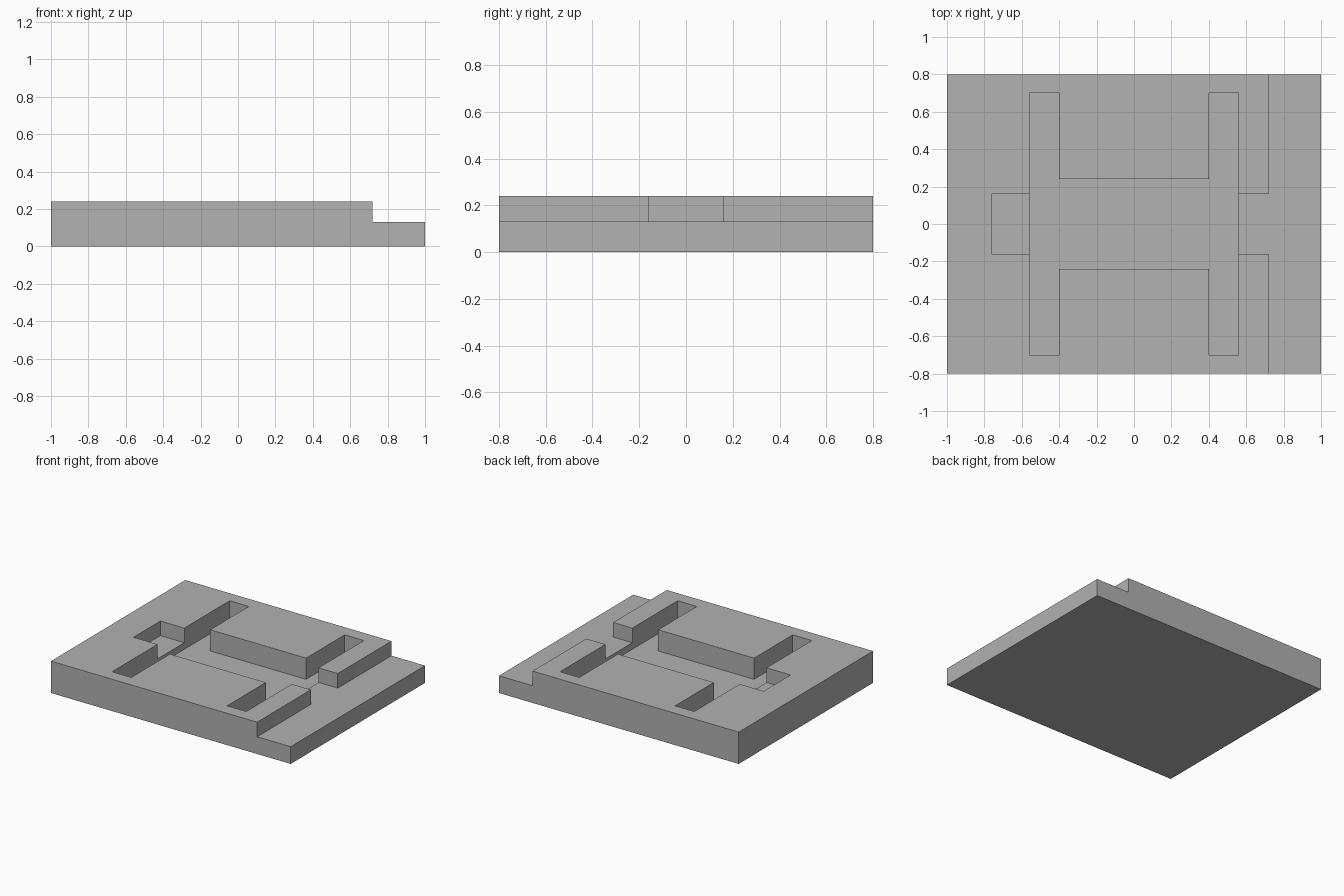
import bpy
import bmesh

default_cube = bpy.data.objects.get("Cube")
if default_cube:
    bpy.data.objects.remove(default_cube, do_unlink=True)

grey = bpy.data.materials.new("plain_grey")
grey.use_nodes = True
colour = (0.445, 0.445, 0.445, 1)
grey.diffuse_color = colour
grey.node_tree.nodes["Principled BSDF"].inputs["Base Color"].default_value = colour


def prism(name, outline, bottom, top):
    """Extrude a counter-clockwise outline from bottom to top."""
    bm = bmesh.new()
    face = bm.faces.new([bm.verts.new((x, y, bottom)) for x, y in outline])
    lifted = bmesh.ops.extrude_face_region(bm, geom=[face])["geom"]
    verts = [v for v in lifted if isinstance(v, bmesh.types.BMVert)]
    bmesh.ops.translate(bm, verts=verts, vec=(0, 0, top - bottom))
    bmesh.ops.recalc_face_normals(bm, faces=bm.faces)
    mesh = bpy.data.meshes.new(name)
    bm.to_mesh(mesh)
    bm.free()
    mesh.materials.append(grey)
    obj = bpy.data.objects.new(name, mesh)
    bpy.context.collection.objects.link(obj)
    return obj


def mirror_y(half):
    """Close a half outline (given at negative y) with its mirror image."""
    return half + [(x, -y) for x, y in reversed(half)]


def cut(target, cutter):
    cutter.hide_render = True
    mod = target.modifiers.new(cutter.name, "BOOLEAN")
    mod.operation = "DIFFERENCE"
    mod.solver = "EXACT"
    mod.object = cutter
    bpy.context.view_layer.objects.active = target
    bpy.ops.object.modifier_apply(modifier=mod.name)
    bpy.data.objects.remove(cutter, do_unlink=True)


HEIGHT, LEDGE, FLOOR, ABOVE = 0.24, 0.13, 0.08, 0.4

# Solid slab
slab = prism("slab", mirror_y([(-1, -0.8), (1, -0.8)]), 0, HEIGHT)

# Side ledge, opening and opposite notch, all at one level
ledge = mirror_y([(-0.76, -0.16), (0.72, -0.16), (0.72, -0.9), (1.1, -0.9)])
# Deeper pocket shaped like two end slots joined by a wide channel
pocket = mirror_y([(-0.56, -0.7), (-0.4, -0.7), (-0.4, -0.24),
                   (0.4, -0.24), (0.4, -0.7), (0.56, -0.7)])

cut(slab, prism("ledge_cutter", ledge, LEDGE, ABOVE))
cut(slab, prism("pocket_cutter", pocket, FLOOR, ABOVE))
